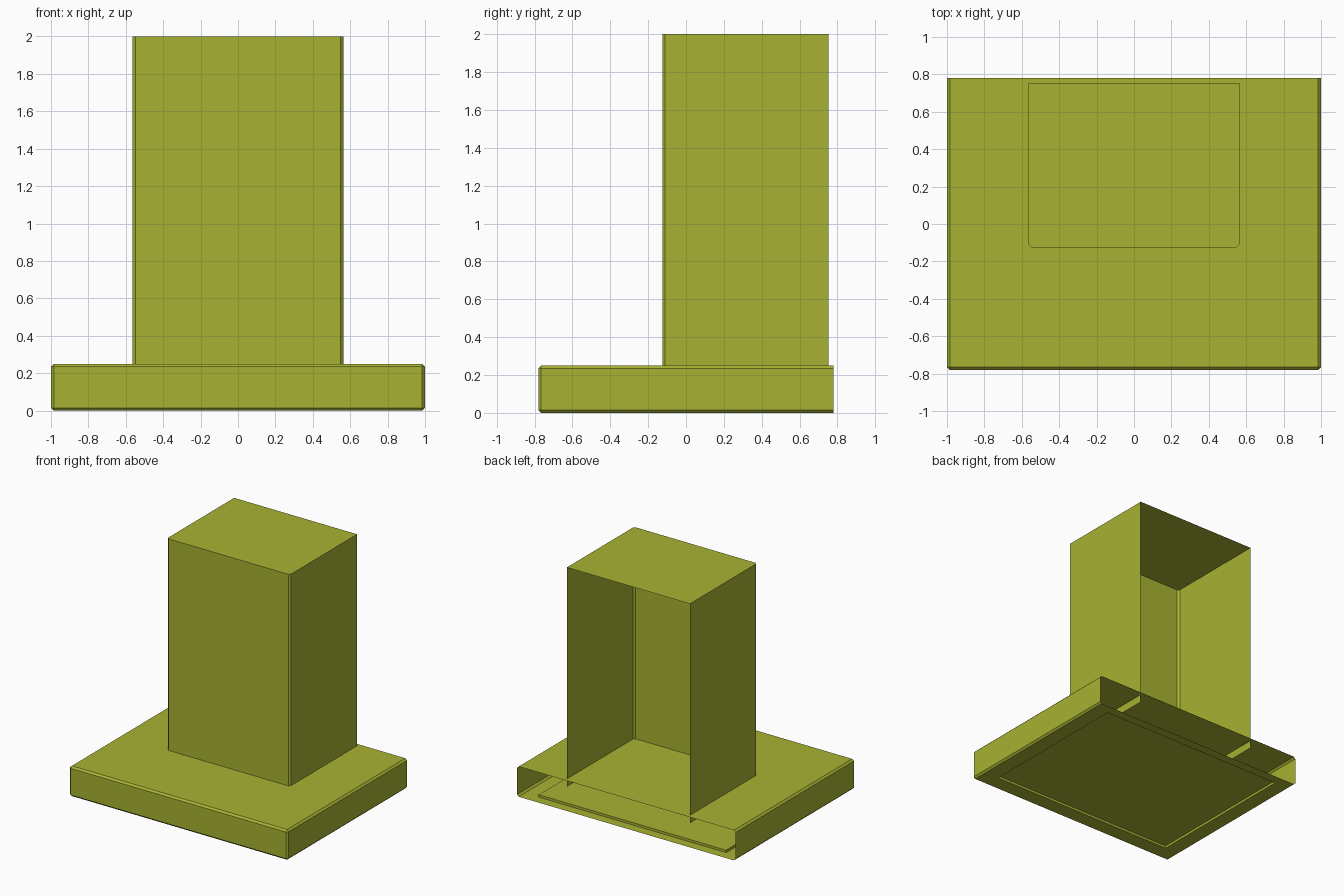
import bpy
import bmesh
from mathutils import Matrix, Vector

default = bpy.data.objects.get("Cube")
if default:
    bpy.data.objects.remove(default, do_unlink=True)

# Single olive finish
olive = bpy.data.materials.new("olive")
olive.use_nodes = True
color = (0.39, 0.45, 0.032, 1)
olive.diffuse_color = color
olive.node_tree.nodes["Principled BSDF"].inputs["Base Color"].default_value = color

BEVEL = 0.015


def open_box(low, high, open_sides):
    """Box shell between two corners, with the faces in the given directions removed."""
    low, high = Vector(low), Vector(high)
    bm = bmesh.new()
    bmesh.ops.create_cube(bm, size=1, matrix=Matrix.Translation((low + high) / 2)
                          @ Matrix.Diagonal((*(high - low), 1)))
    bm.normal_update()
    gone = [f for f in bm.faces if any(f.normal.dot(Vector(d)) > 0.9 for d in open_sides)]
    bmesh.ops.delete(bm, geom=gone, context='FACES')
    return bm


def chamfer(bm, edges):
    bmesh.ops.bevel(bm, geom=edges, offset=BEVEL, segments=1, affect='EDGES')
    bm.normal_update()


def finish(bm, name):
    mesh = bpy.data.meshes.new(name)
    bm.to_mesh(mesh)
    bm.free()
    mesh.materials.append(olive)
    obj = bpy.data.objects.new(name, mesh)
    bpy.context.collection.objects.link(obj)


BACK, DOWN = (0, 1, 0), (0, 0, -1)

# Base: open at the back, chamfered, with a recessed panel underneath
base = open_box((-1, -0.78, 0), (1, 0.78, 0.25), [BACK])
chamfer(base, [e for e in base.edges if not e.is_boundary])
panel = min(base.faces, key=lambda f: f.normal.z * f.calc_area())
bmesh.ops.inset_individual(base, faces=[panel], thickness=0.18)
for v in panel.verts:
    if v.co.y > 0:
        v.co.y = 0.7
bmesh.ops.inset_individual(base, faces=[panel], thickness=0, depth=-0.02)
finish(base, "base")

# Tower: open at the back and below, sunk a little into the base
tower = open_box((-0.563, -0.125, 0.185), (0.563, 0.753, 2), [BACK, DOWN])
chamfer(tower, [e for e in tower.edges
                if all(v.co.y < 0 for v in e.verts)
                and abs(e.verts[0].co.z - e.verts[1].co.z) > 1])
finish(tower, "tower")
